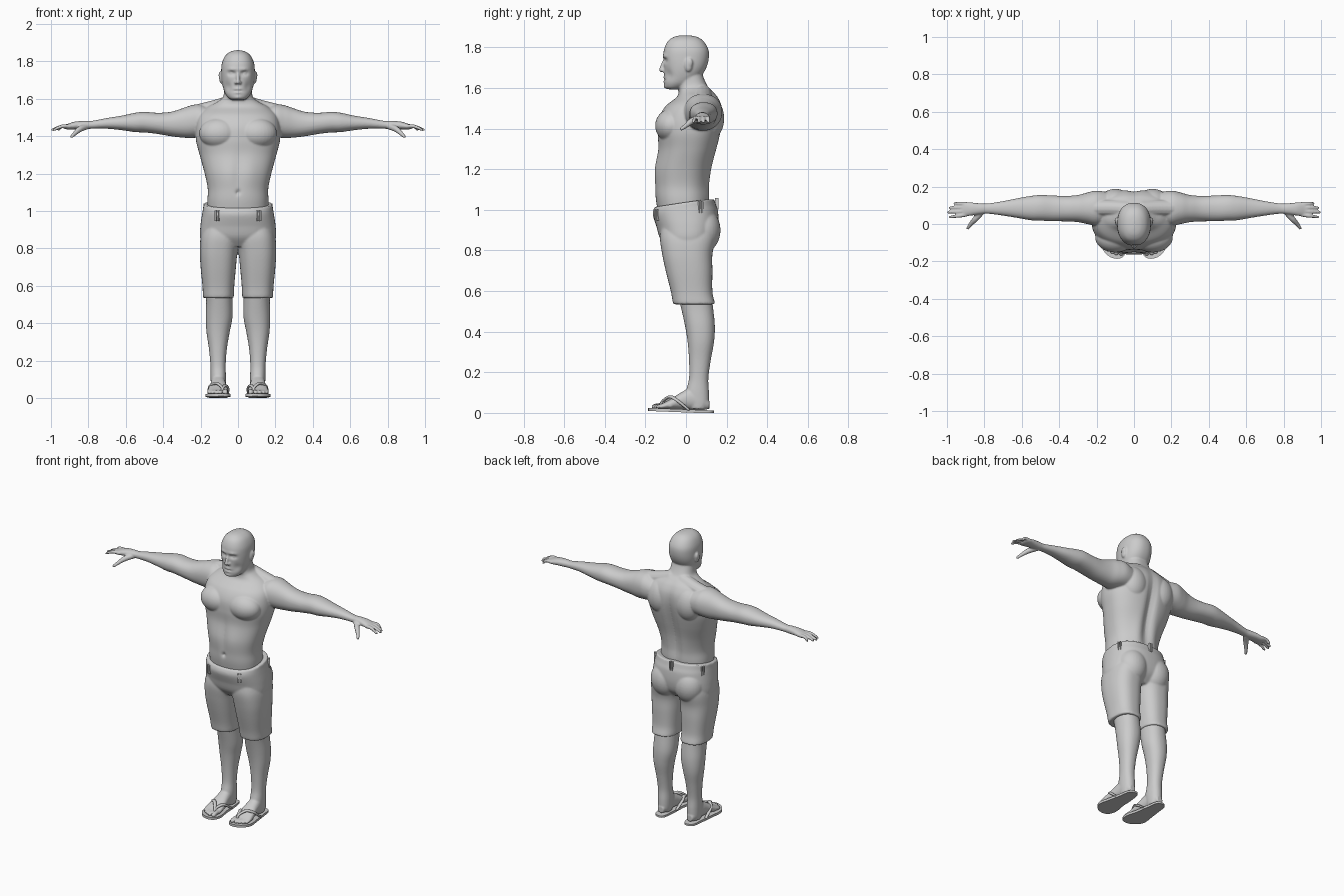
import bpy, bmesh, math
from mathutils import Vector, Matrix

grey = bpy.data.materials.new("plain_grey")
grey.diffuse_color = (0.6, 0.6, 0.6, 1)


def smooth_rows(rows, steps):
    """Catmull-Rom interpolation between rows of numbers."""
    out = []
    for i in range(len(rows) - 1):
        p0, p1, p2, p3 = (rows[max(i - 1, 0)], rows[i], rows[i + 1],
                          rows[min(i + 2, len(rows) - 1)])
        for k in range(steps):
            t = k / steps
            out.append([0.5 * (2 * b + (c - a) * t + (2 * a - 5 * b + 4 * c - d) * t * t
                               + (3 * b - a - 3 * c + d) * t ** 3)
                        for a, b, c, d in zip(p0, p1, p2, p3)])
    return out + [list(rows[-1])]


def skin(bm, rings):
    """Join rings of points into a closed surface."""
    vs = [[bm.verts.new(p) for p in r] for r in rings]
    n = len(vs[0])
    for a, b in zip(vs, vs[1:]):
        for i in range(n):
            bm.faces.new((a[i], a[(i + 1) % n], b[(i + 1) % n], b[i]))
    bm.faces.new(vs[0][::-1])
    bm.faces.new(vs[-1])
    return [v for r in vs for v in r]


def loft(bm, rows, axis, n=2.2, segs=56, steps=6):
    """Rows: position on axis, then low/high limits on the two other axes."""
    order = {'x': (0, 1, 2), 'y': (1, 0, 2), 'z': (2, 0, 1)}[axis]
    rings = []
    for t, a0, a1, b0, b1 in smooth_rows(rows, steps):
        ring = []
        for i in range(segs):
            c, s = math.cos(2 * math.pi * i / segs), math.sin(2 * math.pi * i / segs)
            p = [0, 0, 0]
            p[order[0]] = t
            p[order[1]] = (a0 + a1) / 2 + (a1 - a0) / 2 * math.copysign(abs(c) ** (2 / n), c)
            p[order[2]] = (b0 + b1) / 2 + (b1 - b0) / 2 * math.copysign(abs(s) ** (2 / n), s)
            ring.append(p)
        rings.append(ring)
    return skin(bm, rings)


def tube(bm, pts, flat=1.0, segs=14, steps=5):
    """Round-ended tube through points (x, y, z, radius)."""
    path = smooth_rows(pts, steps)
    P = [Vector(p[:3]) for p in path]
    d0, d1 = (P[0] - P[1]).normalized(), (P[-1] - P[-2]).normalized()
    r0, r1 = path[0][3], path[-1][3]
    full = [(P[0] + d0 * r0 * k, r0 * math.sqrt(1 - k * k)) for k in (0.97, 0.8, 0.45)]
    full += [(p, q[3]) for p, q in zip(P, path)]
    full += [(P[-1] + d1 * r1 * k, r1 * math.sqrt(1 - k * k)) for k in (0.45, 0.8, 0.97)]
    rings = []
    for i, (p, r) in enumerate(full):
        d = (full[min(i + 1, len(full) - 1)][0] - full[max(i - 1, 0)][0]).normalized()
        u = d.cross(Vector((0, 0, 1)) if abs(d.z) < 0.9 else Vector((0, 1, 0))).normalized()
        w = d.cross(u)
        rings.append([p + r * (u * math.cos(a) + w * flat * math.sin(a))
                      for a in (2 * math.pi * k / segs for k in range(segs))])
    return skin(bm, rings)


def blob(bm, c, r):
    m = Matrix.Translation(c) @ Matrix.Diagonal((*r, 1))
    return bmesh.ops.create_uvsphere(bm, u_segments=32, v_segments=20, radius=1, matrix=m)['verts']


def push(verts, c, r, vec, both=False):
    """Soft sculpt dab with falloff radii r."""
    for s in ((1, -1) if both else (1,)):
        for v in verts:
            d = sum(((v.co[k] - (c[k] * s if k == 0 else c[k])) / r[k]) ** 2 for k in range(3))
            if d < 9:
                v.co += Vector((vec[0] * s, vec[1], vec[2])) * math.exp(-d)


def mirror(bm):
    g = bmesh.ops.duplicate(bm, geom=bm.verts[:] + bm.edges[:] + bm.faces[:])['geom']
    for v in g:
        if isinstance(v, bmesh.types.BMVert):
            v.co.x *= -1


def finish(bm, name, voxel=0, relax=0, angle=180):
    bmesh.ops.recalc_face_normals(bm, faces=bm.faces[:])
    me = bpy.data.meshes.new(name)
    bm.to_mesh(me)
    bm.free()
    me.materials.append(grey)
    ob = bpy.data.objects.new(name, me)
    bpy.context.collection.objects.link(ob)
    me.polygons.foreach_set("use_smooth", [True] * len(me.polygons))
    if voxel:
        m = ob.modifiers.new("fuse", 'REMESH')
        m.mode, m.voxel_size, m.use_smooth_shade = 'VOXEL', voxel, True
        m = ob.modifiers.new("relax", 'SMOOTH')
        m.factor, m.iterations = 0.5, relax
    elif angle < 180:
        bpy.context.view_layer.objects.active = ob
        ob.select_set(True)
        bpy.ops.object.shade_smooth_by_angle(angle=math.radians(angle))
        ob.select_set(False)
    return ob


# ---- body: limbs on one side, then mirrored ----
bm = bmesh.new()
loft(bm, [(.14, 0, .17, 1.40, 1.55), (.2, -.01, .178, 1.395, 1.57), (.25, 0, .168, 1.39, 1.565),
          (.3, .01, .155, 1.393, 1.548), (.36, .014, .15, 1.40, 1.53), (.43, .015, .152, 1.412, 1.525),
          (.5, .018, .155, 1.42, 1.53), (.55, .02, .15, 1.422, 1.525), (.62, .032, .138, 1.432, 1.51),
          (.7, .045, .122, 1.44, 1.497), (.78, .055, .11, 1.44, 1.482), (.82, .052, .11, 1.437, 1.482),
          (.87, .045, .115, 1.437, 1.478), (.91, .04, .117, 1.436, 1.466), (.93, .048, .112, 1.44, 1.46)], 'x')
# fingers and thumb
for y, ty, tip in ((.049, .037, .983), (.069, .063, .993), (.089, .087, .985), (.108, .110, .96)):
    tube(bm, [(.9, y, 1.453, .011), (.94, (y + ty) / 2, 1.453, .0098), (tip, ty, 1.434, .0072)])
tube(bm, [(.81, .07, 1.452, .017), (.845, .03, 1.438, .016), (.872, 0, 1.415, .0115), (.888, -.022, 1.399, .009)])
# shoulder slope and chest
tube(bm, [(.04, .08, 1.575, .045), (.12, .085, 1.55, .045), (.2, .085, 1.53, .045)])
blob(bm, (.1, -.07, 1.415), (.108, .082, .083))
# shoulder blades
blob(bm, (.1, .11, 1.45), (.09, .078, .11))
# lower legs and feet
loft(bm, [(.62, .035, .175, -.05, .12), (.52, .03, .17, -.025, .133), (.43, .03, .172, -.005, .142),
          (.35, .045, .168, .008, .138), (.26, .06, .155, .015, .122), (.17, .066, .147, .015, .11),
          (.1, .064, .146, 0, .113), (.05, .066, .144, .01, .112), (.02, .07, .14, .02, .1)], 'z')
loft(bm, [(.115, .085, .125, .02, .06), (.08, .072, .142, .014, .11), (.03, .068, .145, .016, .125),
          (-.02, .062, .15, .017, .103), (-.07, .055, .16, .018, .072), (-.11, .052, .165, .018, .05),
          (-.13, .058, .158, .02, .042)], 'y')
for x, y, r in ((.068, -.156, .014), (.095, -.158, .0105), (.117, -.15, .01), (.136, -.139, .0095), (.153, -.125, .009)):
    tube(bm, [(x, y + .05, .034, r), (x, y + .02, .036, r * .9), (x, y, .03, r)])
# ears
blob(bm, (.09, .012, 1.715), (.011, .02, .034))
blob(bm, (.094, .02, 1.725), (.01, .013, .022))
mirror(bm)

# torso and neck
v = loft(bm, [(z, -w, w, f, b) for z, w, f, b in (
    (.95, .16, -.13, .11), (1.05, .163, -.148, .11), (1.12, .162, -.15, .108), (1.2, .178, -.15, .122),
    (1.3, .205, -.135, .152), (1.38, .225, -.138, .172), (1.45, .225, -.132, .182), (1.51, .21, -.1, .178),
    (1.555, .165, -.045, .158), (1.585, .11, -.035, .132), (1.61, .08, -.042, .108), (1.66, .072, -.05, .085),
    (1.7, .07, -.05, .08))], 'z', 2.35, 96, 10)
push(v, (0, .15, 1.3), (.03, .2, .2), (0, -.022, 0))
push(v, (0, -.14, 1.22), (.02, .1, .12), (0, .006, 0))
push(v, (0, -.15, 1.10), (.01, .1, .012), (0, .014, 0))
push(v, (.06, -.14, 1.2), (.045, .1, .1), (0, -.006, 0), True)
push(v, (.06, .11, 1.12), (.04, .1, .12), (0, .01, 0), True)
# head
v = loft(bm, [(z, -w, w, f, b) for z, w, f, b in (
    (1.86, .008, -.025, .015), (1.852, .04, -.06, .055), (1.83, .068, -.09, .087), (1.79, .086, -.108, .11),
    (1.745, .09, -.112, .112), (1.70, .088, -.108, .1), (1.66, .08, -.107, .075), (1.625, .067, -.106, .035),
    (1.602, .048, -.1, -.01), (1.594, .03, -.085, -.03))], 'z', 2.3, 120, 12)
push(v, (.033, -.105, 1.736), (.02, .05, .012), (0, .016, 0), True)
push(v, (.032, -.105, 1.757), (.025, .05, .009), (0, -.006, 0), True)
push(v, (.055, -.09, 1.665), (.02, .05, .025), (-.003, .007, 0), True)
push(v, (0, -.11, 1.642), (.026, .05, .004), (0, .009, 0))
push(v, (0, -.11, 1.652), (.02, .05, .006), (0, -.006, 0))
push(v, (0, -.11, 1.632), (.018, .05, .005), (0, -.006, 0))
push(v, (0, -.11, 1.606), (.022, .05, .012), (0, -.008, 0))
for s in (1, -1):
    blob(bm, (s * .033, -.087, 1.736), (.014, .012, .009))
    blob(bm, (s * .012, -.112, 1.686), (.008, .011, .008))
# nose
tube(bm, [(0, -.105, 1.74, .007), (0, -.116, 1.712, .009), (0, -.122, 1.69, .0115)])
finish(bm, "body", .0052, 3)

# ---- shorts: legs mirrored, joined to the hips ----
bm = bmesh.new()
loft(bm, [(.535, .024, .186, -.062, .144), (.55, .022, .188, -.066, .14), (.6, .02, .19, -.075, .13),
          (.7, .011, .2, -.1, .13), (.78, .003, .204, -.117, .13), (.86, -.01, .2, -.128, .145),
          (.93, 0, .18, -.12, .14)], 'z', 2.5)
blob(bm, (.085, .085, .9), (.095, .085, .11))
mirror(bm)
hips = [(z, -w, w, f, b) for z, w, f, b in (
    (.81, .185, -.09, .1), (.86, .203, -.128, .145), (.92, .201, -.146, .16), (.98, .192, -.162, .158),
    (1.01, .187, -.163, .148), (1.035, .184, -.154, .14))]
v = loft(bm, hips, 'z', 2.4, 72)
for p in v:  # waistline dips at the front
    p.co.z += max(0, (p.co.z - .92) / .115) * (.004 + .16 * min(p.co.y, .1) * (1 if p.co.y < 0 else .8))
finish(bm, "shorts", .006, 3)

# ---- belt loops: paired thin strips around the waistband ----
bm = bmesh.new()
for deg in (-122, -58, 25, 90, 155):
    a = math.radians(deg)
    c, s = math.cos(a), math.sin(a)
    base = Vector((.188 * math.copysign(abs(c) ** .83, c), -.005 + .157 * math.copysign(abs(s) ** .83, s),
                   1.0 + .03 * s))
    out = Vector((c / .188, s / .157, 0)).normalized()
    side = Vector((-out.y, out.x, 0))
    rot = Matrix((side, out, (0, 0, 1))).transposed().to_4x4()
    for k in (-1, 1):
        bmesh.ops.create_cube(bm, size=1, matrix=Matrix.Translation(base + side * k * .007)
                              @ rot @ Matrix.Diagonal((.008, .016, .056, 1)))
finish(bm, "belt_loops", angle=30)

# ---- sandals ----
bm = bmesh.new()
outline = [(.105, .137), (.075, .122), (.063, .05), (.054, -.04), (.04, -.115), (.052, -.168), (.09, -.186),
           (.14, -.168), (.174, -.115), (.163, -.03), (.15, .05), (.138, .118)]
n = len(outline)
ring = smooth_rows([outline[i % n] for i in range(-2, n + 3)], 6)[12:12 + 6 * n]
skin(bm, [[(x, y, max(0, z0 - .04 * (y + .02))) for x, y in ring] for z0 in (.003, .018)])
mirror(bm)
finish(bm, "sandal_soles", angle=40)

bm = bmesh.new()
for pts in ([(.083, -.135, .022, .006), (.083, -.118, .052, .008), (.068, -.075, .066, .011),
             (.056, -.04, .052, .01), (.058, .01, .018, .009)],
            [(.083, -.135, .022, .006), (.085, -.118, .055, .008), (.115, -.08, .079, .011),
             (.148, -.045, .062, .011), (.153, .01, .018, .009)]):
    tube(bm, pts, .7, 14, 8)
mirror(bm)
finish(bm, "sandal_straps")
